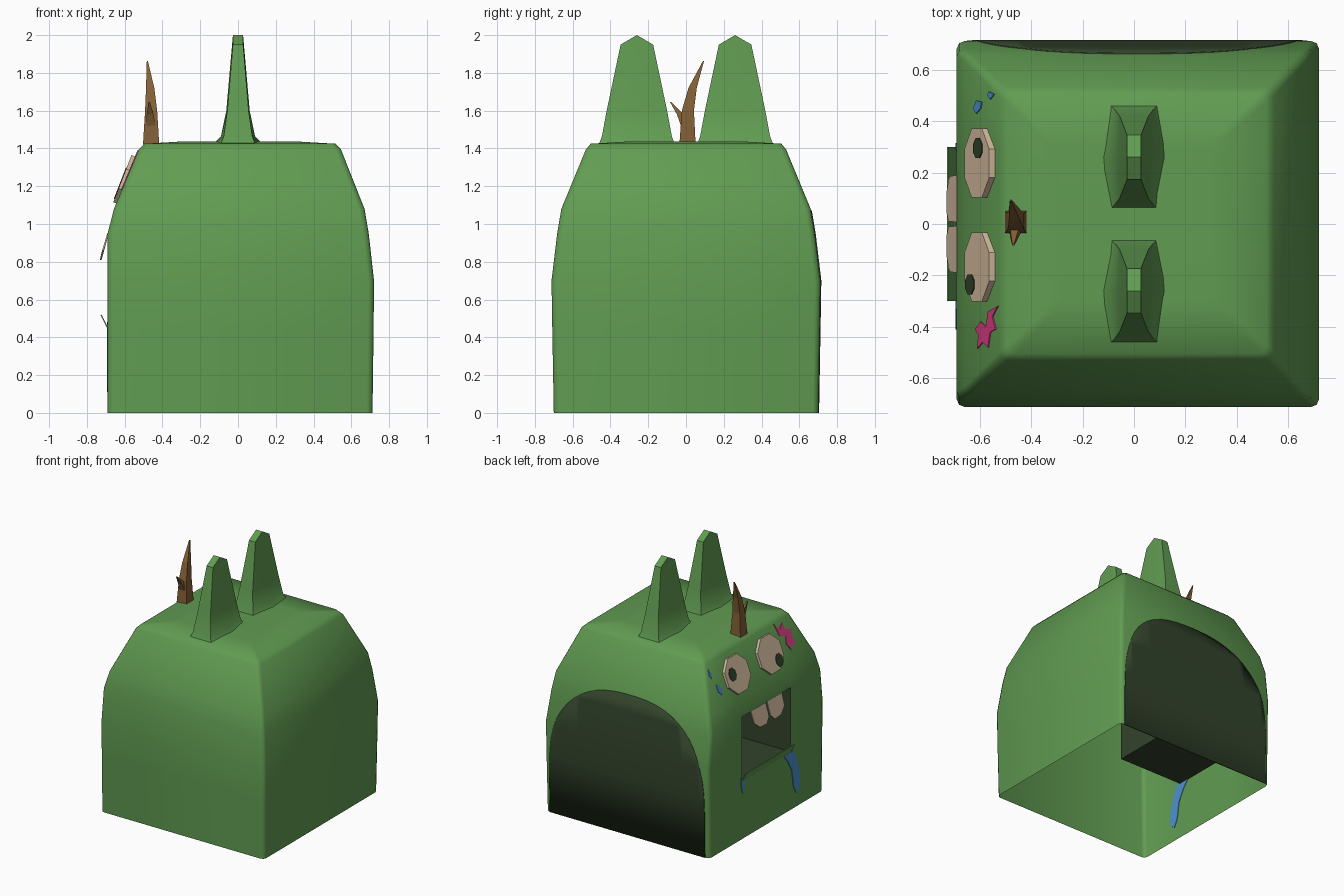
import bpy, bmesh, math
from mathutils import Matrix, Vector

if "Cube" in bpy.data.objects:
    bpy.data.objects.remove(bpy.data.objects["Cube"])


def material(name, rgb):
    m = bpy.data.materials.new(name)
    lin = [((c / 255 + 0.055) / 1.055) ** 2.4 for c in rgb]
    m.diffuse_color = (*lin, 1)
    m.use_nodes = True
    m.node_tree.nodes["Principled BSDF"].inputs["Base Color"].default_value = m.diffuse_color
    return m


GREEN = material("leaf green", (97, 156, 82))
DARK = material("dark green", (50, 67, 43))
CREAM = material("cream", (215, 190, 160))
BROWN = material("bark brown", (130, 96, 54))
BLUE = material("water blue", (78, 146, 205))
PINK = material("pink", (222, 62, 135))


def add(name, verts, faces, mat, smooth=None, thickness=0):
    me = bpy.data.meshes.new(name)
    me.from_pydata([tuple(v) for v in verts], [], faces)
    bm = bmesh.new()
    bm.from_mesh(me)
    bmesh.ops.remove_doubles(bm, verts=bm.verts, dist=1e-5)
    bm.to_mesh(me)
    bm.free()
    ob = bpy.data.objects.new(name, me)
    bpy.context.collection.objects.link(ob)
    me.materials.append(mat)
    if smooth:
        bpy.ops.object.select_all(action='DESELECT')
        ob.select_set(True)
        bpy.context.view_layer.objects.active = ob
        bpy.ops.object.shade_smooth_by_angle(angle=math.radians(smooth))
    if thickness:
        s = ob.modifiers.new("thickness", 'SOLIDIFY')
        s.thickness, s.offset = thickness, 0
    return ob


def loft(name, rings, mat, caps=(), smooth=None, skip=()):
    """Skin a stack of equal rings; caps are index lists into the last ring."""
    n = len(rings[0])
    verts = [p for r in rings for p in r]
    faces = [(i * n + j, i * n + (j + 1) % n, (i + 1) * n + (j + 1) % n, (i + 1) * n + j)
             for i in range(len(rings) - 1) for j in range(n) if (i, j) not in skip]
    top = (len(rings) - 1) * n
    faces += [tuple(top + k for k in c) for c in caps]
    return add(name, verts, faces, mat, smooth)


# Body profile: z, left x, right x, half depth
PROFILE = [(0, -.69, .712, .70), (.45, -.69, .718, .708), (.70, -.69, .72, .712),
           (.95, -.69, .692, .682), (1.08, -.657, .67, .66),
           (1.395, -.525, .545, .53), (1.425, -.495, .515, .505)]


def wall(z, col):
    """Position of a body wall at height z."""
    for a, b in zip(PROFILE, PROFILE[1:]):
        if z <= b[0]:
            return a[col] + (b[col] - a[col]) * (z - a[0]) / (b[0] - a[0])
    return PROFILE[-1][col]


def body_ring(z, xl, xr, hy, r=.03):
    pts = []
    for cx, cy, start in ((xl + r, hy - r, 90), (xl + r, r - hy, 180),
                          (xr - r, r - hy, 270), (xr - r, hy - r, 0)):
        for k in range(3):
            a = math.radians(start + 45 * k)
            pts.append((cx + r * math.cos(a), cy + r * math.sin(a), z))
        if start == 90:  # mouth edges on the face wall
            pts += [(xl, .3, z), (xl, -.3, z)]
    return pts


# Body shell: open underneath, with the mouth opening left out of the face wall
rings = [body_ring(*p) for p in PROFILE]
rings.append([(x * .6, y * .6, 1.437) for x, y, z in rings[-1]])
loft("body", rings, GREEN, caps=[range(14)], smooth=50, skip={(1, 3), (2, 3)})

# Mouth cavity
x0, x1, z0, z1 = -.69, -.13, .45, .95
cav = [(x, y, z) for x in (x0, x1) for y in (-.3, .3) for z in (z0, z1)]
add("mouth_cavity", cav, [(4, 5, 7, 6), (0, 4, 6, 2), (1, 3, 7, 5), (0, 1, 5, 4), (2, 6, 7, 3)], DARK)

# Lower lip and two front teeth, tilted outwards
add("lower_lip", [(-.69, -.3, .45), (-.69, .3, .45), (-.725, .3, .52), (-.725, -.3, .52)],
    [(0, 1, 2, 3)], GREEN, thickness=.006)
for side, s in (("left", 1), ("right", -1)):
    add(side + "_tooth", [(-.688, s * .008, .95), (-.688, s * .19, .95), (-.715, s * .185, .86),
                          (-.725, s * .13, .815), (-.727, s * .05, .81), (-.718, s * .01, .85)],
        [range(6)], CREAM, thickness=.008)

# Ears: pinched hexagonal sections ending in a peaked ridge
EAR = [(1.425, .20, .09, .13, 0), (1.465, .185, .075, .09, 0), (1.60, .16, .056, .062, 0),
       (1.95, .086, .027, .027, .05)]
for side, cy in (("left", .26), ("right", -.26)):
    ear = [[(ex, cy - h, z), (mx, cy, z + up), (ex, cy + h, z),
            (-ex, cy + h, z), (-mx, cy, z + up), (-ex, cy - h, z)] for z, h, ex, mx, up in EAR]
    loft(side + "_ear", ear, GREEN, caps=[(0, 1, 4, 5), (1, 2, 3, 4)], smooth=40)


# Twig: four-sided tapering stem with a side shoot
def twig(name, path):
    rings = [[(x + sx * r, y + sy * r, z) for sx, sy in ((-1, -1), (1, -1), (1, 1), (-1, 1))]
             for x, y, z, r in path]
    loft(name, rings, BROWN, caps=[range(4)])


twig("twig_stem", [(-.46, .008, 1.42, .043), (-.46, .01, 1.60, .032),
                   (-.465, .035, 1.72, .022), (-.48, .092, 1.862, .003)])
twig("twig_shoot", [(-.46, .005, 1.50, .025), (-.465, -.03, 1.58, .018), (-.47, -.08, 1.645, .004)])

# Eyes: eight-sided discs lying on the sloped wall, with flat pupils
U, V, N = Vector((0, -1, 0)), Vector((.36, 0, .933)), Vector((-.933, 0, .36))


def disc(name, centre, ru, rv, depth, mat):
    ang = [math.radians(22.5 + 45 * k) for k in range(8)]
    rings = [[centre + U * ru * math.cos(a) + V * rv * math.sin(a) + N * d for a in ang]
             for d in (-depth, 0)]
    loft(name, rings, mat, caps=[range(8)])


for side, y, du, dv in (("left", .237, -.058, .016), ("right", -.167, .068, -.07)):
    c = Vector((-.612, y, 1.24))
    disc(side + "_eye", c, .145, .145, .05, CREAM)
    disc(side + "_pupil", c + U * du + V * dv + N * .004, .042, .05, .006, DARK)


# Painted marks on the face wall, given as (y, z) outlines
def mark(name, pts, mat):
    add(name, [(wall(z, 1), y, z) for y, z in pts], [range(len(pts))], mat, thickness=.009)


mark("cheek_flower", [(-.32, 1.39), (-.36, 1.34), (-.41, 1.37), (-.42, 1.32), (-.48, 1.30), (-.46, 1.25),
                      (-.485, 1.20), (-.43, 1.21), (-.41, 1.18), (-.38, 1.23), (-.40, 1.28), (-.34, 1.30)], PINK)
mark("large_drop", [(.43, 1.19), (.45, 1.16), (.48, 1.19), (.475, 1.24), (.45, 1.23)], BLUE)
mark("small_drop", [(.485, 1.32), (.50, 1.29), (.515, 1.31), (.505, 1.355)], BLUE)
mark("drool_long", [(-.21, .45), (-.33, .45), (-.37, .37), (-.41, .24), (-.405, .14), (-.36, .11),
                    (-.33, .17), (-.31, .30), (-.26, .39)], BLUE)
mark("drool_short", [(.315, .48), (.27, .45), (.275, .38), (.29, .35), (.305, .38)], BLUE)

# Dark arch covering the back wall
cols, rows = 28, (0, .45, .70, .95, 1.08)
verts = []
for i in range(cols + 1):
    u = math.sin(math.pi * (i / cols - .5))
    top = .35 + .72 * max(0, 1 - abs(u) ** 2.5) ** .4
    for z in rows:
        z = min(z, top)
        verts.append((.012 + .668 * u, wall(z, 3), z))
R = len(rows)
faces = []
for i in range(cols):
    for k in range(R - 1):
        quad = (i * R + k, i * R + k + 1, (i + 1) * R + k + 1, (i + 1) * R + k)
        distinct = []
        for q in quad:
            if all((Vector(verts[q]) - Vector(verts[d])).length > 1e-5 for d in distinct):
                distinct.append(q)
        if len(distinct) > 2:
            faces.append(tuple(distinct))
add("back_arch", verts, faces, DARK, smooth=50, thickness=.009)
